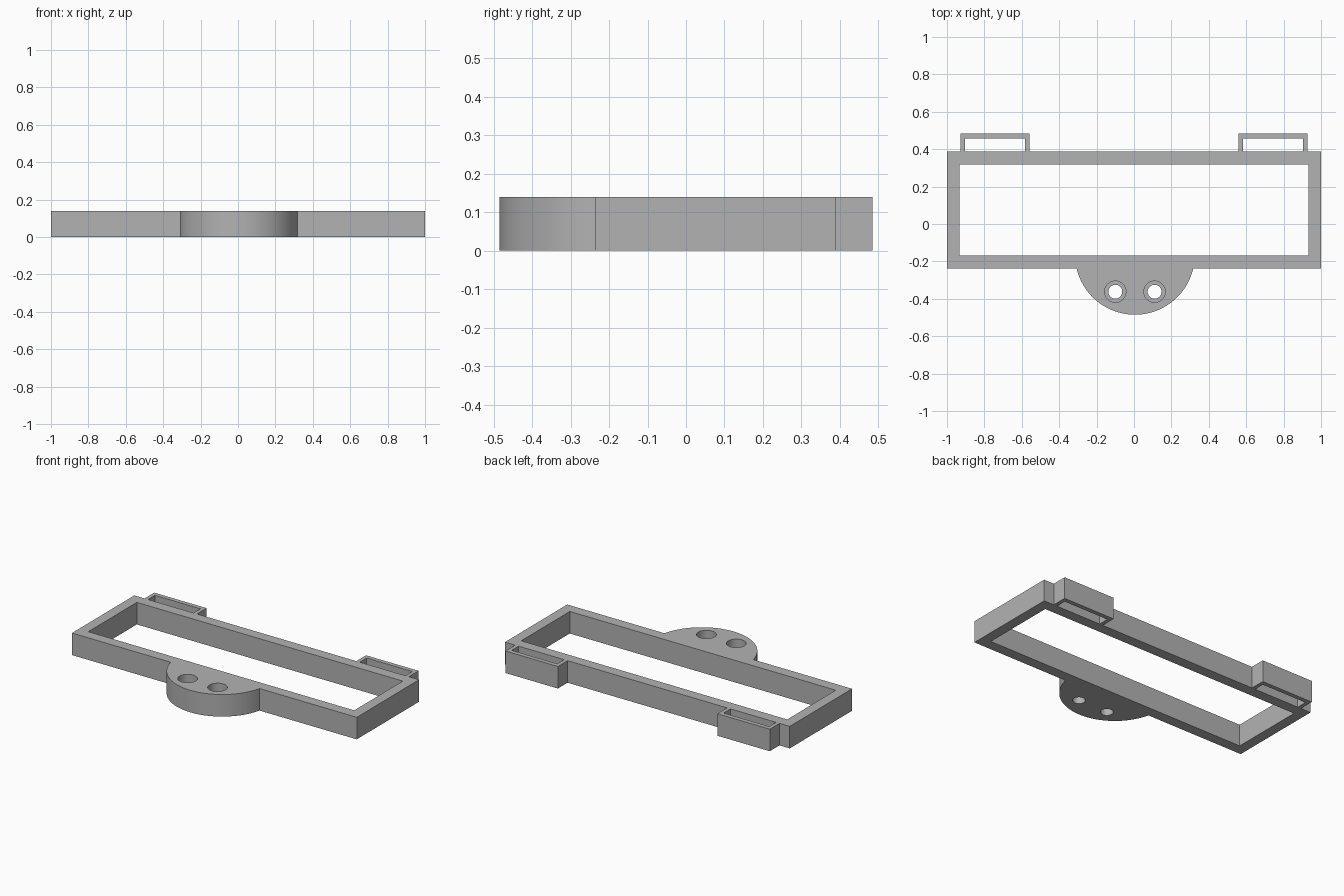
import bpy
import bmesh
from math import asin, cos, sin, pi, radians

if "Cube" in bpy.data.objects:
    bpy.data.objects.remove(bpy.data.objects["Cube"])

HEIGHT = 0.14
FRONT, BACK = -0.237, 0.388

grey = bpy.data.materials.new("plain grey")
grey.use_nodes = True
colour = (0.45, 0.45, 0.45, 1)
grey.diffuse_color = colour
grey.node_tree.nodes["Principled BSDF"].inputs["Base Color"].default_value = colour


def prism(name, outline):
    """Extrude a flat counter-clockwise outline up to the full height."""
    bm = bmesh.new()
    face = bm.faces.new([bm.verts.new((x, y, 0)) for x, y in outline])
    top = bmesh.ops.extrude_face_region(bm, geom=[face])["geom"]
    verts = [v for v in top if isinstance(v, bmesh.types.BMVert)]
    bmesh.ops.translate(bm, verts=verts, vec=(0, 0, HEIGHT))
    bmesh.ops.recalc_face_normals(bm, faces=bm.faces)
    mesh = bpy.data.meshes.new(name)
    bm.to_mesh(mesh)
    bm.free()
    mesh.materials.append(grey)
    obj = bpy.data.objects.new(name, mesh)
    bpy.context.collection.objects.link(obj)
    return obj


def select(obj):
    bpy.ops.object.select_all(action="DESELECT")
    obj.select_set(True)
    bpy.context.view_layer.objects.active = obj


def cut(obj, cutter):
    cutter.hide_render = True
    mod = obj.modifiers.new("cut", "BOOLEAN")
    mod.operation = "DIFFERENCE"
    mod.solver = "EXACT"
    mod.object = cutter
    select(obj)
    bpy.ops.object.modifier_apply(modifier=mod.name)
    bpy.data.objects.remove(cutter)


def rectangle(x0, x1, y0, y1):
    return [(x0, y0), (x1, y0), (x1, y1), (x0, y1)]


# Rectangular frame with an open window
frame = prism("frame", rectangle(-1, 1, FRONT, BACK))
window = prism("window_cutter", rectangle(-0.934, 0.934, -0.168, 0.319))
window.scale.z = 3
window.location.z = -HEIGHT
cut(frame, window)

# Strap loops on the back, open towards the frame
outer, inner, tip, slot = 0.928, 0.56, 0.485, 0.457
wall = 0.024
loop = [(inner, BACK), (inner + wall, BACK), (inner + wall, slot),
        (outer - wall, slot), (outer - wall, BACK), (outer, BACK),
        (outer, tip), (inner, tip)]
prism("left_strap_loop", loop)
prism("right_strap_loop", [(-x, y) for x, y in reversed(loop)])

# Rounded screw lug on the front
cx, cy, radius, steps = 0.005, -0.165, 0.32, 64
start = pi + asin((cy - FRONT) / radius)
sweep = 3 * pi - 2 * start
lug = prism("screw_lug", [
    (cx + radius * cos(start + sweep * i / steps),
     cy + radius * sin(start + sweep * i / steps)) for i in range(steps + 1)])

# Counterbored screw holes: narrow shaft below, wide recess above
for side in (-1, 1):
    for hole_radius, floor in ((0.037, -0.1), (0.057, 0.05)):
        bpy.ops.mesh.primitive_cylinder_add(
            vertices=48, radius=hole_radius, depth=0.4,
            location=(cx + side * 0.105, -0.362, floor + 0.2))
        cutter = bpy.context.object
        cutter.data.materials.append(grey)
        cut(lug, cutter)

select(lug)
bpy.ops.object.shade_smooth_by_angle(angle=radians(30))
